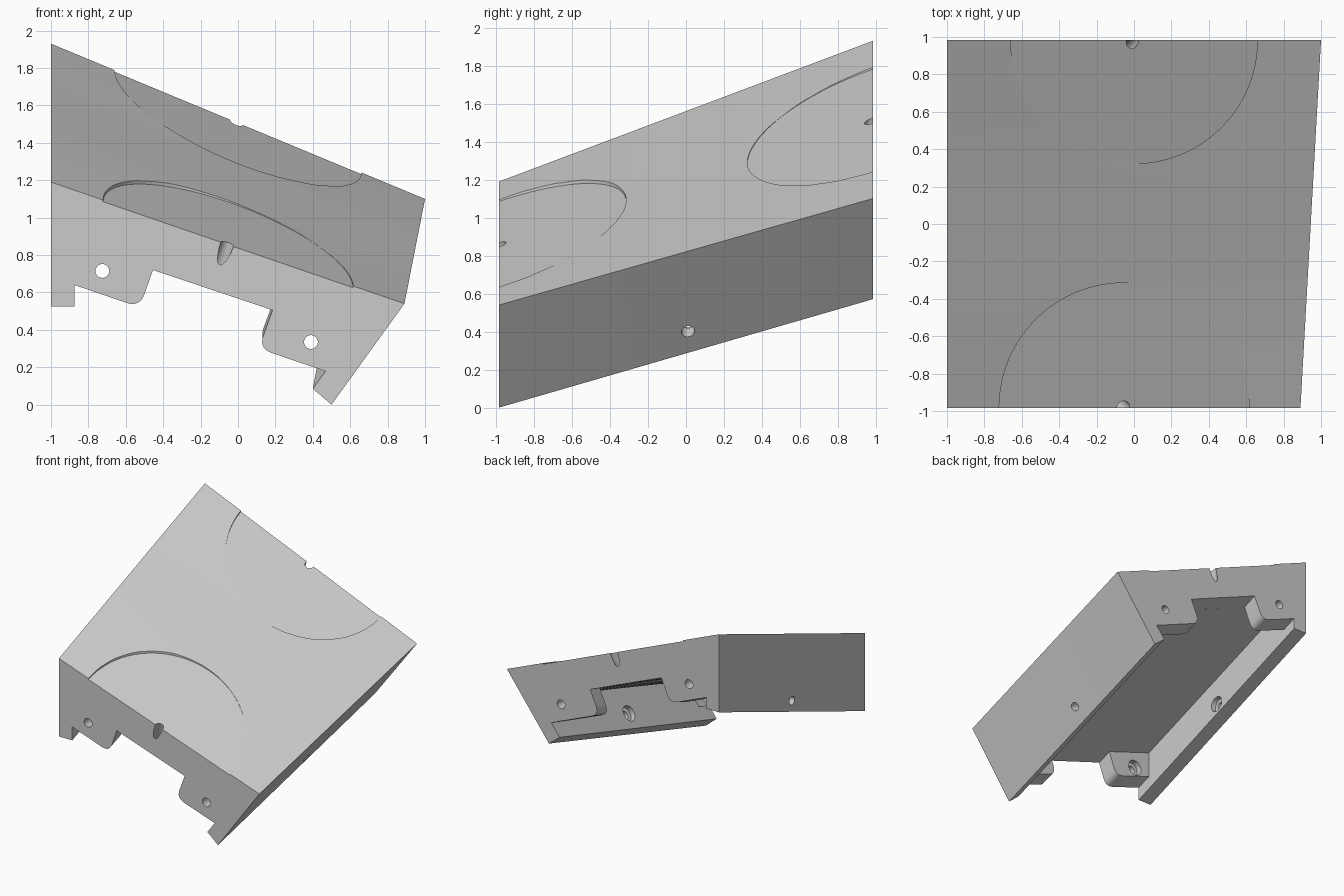
import bpy, bmesh, math
from mathutils import Vector

if "Cube" in bpy.data.objects:
    bpy.data.objects.remove(bpy.data.objects["Cube"])

H = 0.983          # half length along y
WALL = 0.13        # end wall thickness


def obj_from(bm, name):
    bmesh.ops.recalc_face_normals(bm, faces=bm.faces)
    me = bpy.data.meshes.new(name)
    bm.to_mesh(me)
    bm.free()
    ob = bpy.data.objects.new(name, me)
    bpy.context.collection.objects.link(ob)
    return ob


def loft(name, front, back, t0, t1, steps):
    """Loft between the front and back xz profiles, over part t0..t1 of the length."""
    bm = bmesh.new()
    rings = []
    for k in range(steps + 1):
        t = t0 + (t1 - t0) * k / steps
        rings.append([bm.verts.new((a[0] + (b[0] - a[0]) * t, -H + 2 * H * t,
                                    a[1] + (b[1] - a[1]) * t)) for a, b in zip(front, back)])
    n = len(front)
    for r, s in zip(rings, rings[1:]):
        for i in range(n):
            bm.faces.new((r[i], r[(i + 1) % n], s[(i + 1) % n], s[i]))
    bm.faces.new(rings[0])
    bm.faces.new(rings[-1])
    return obj_from(bm, name)


def rounded(p, c, q, r=0.075, n=6):
    """Points rounding corner c between p and q."""
    p, c, q = Vector(p), Vector(c), Vector(q)
    a, b = c + (p - c).normalized() * r, c + (q - c).normalized() * r
    return [tuple(a * (1 - u) ** 2 + c * 2 * u * (1 - u) + b * u * u)
            for u in (i / n for i in range(n + 1))]


def rod(name, start, end, r, seg=24):
    """Cylinder cutter between two points."""
    s, e = Vector(start), Vector(end)
    m = (e - s).to_track_quat('Z', 'Y').to_matrix().to_4x4()
    m.translation = (s + e) / 2
    bm = bmesh.new()
    bmesh.ops.create_cone(bm, cap_ends=True, segments=seg, radius1=r, radius2=r,
                          depth=(e - s).length, matrix=m)
    return obj_from(bm, name)


def boolean(target, tool, op):
    mod = target.modifiers.new(op, 'BOOLEAN')
    mod.operation, mod.object, mod.solver = op, tool, 'EXACT'
    bpy.context.view_layer.objects.active = target
    bpy.ops.object.modifier_apply(modifier=mod.name)
    bpy.data.objects.remove(tool)


# Sloped top plate with left and right side walls
front = [(-1, 1.19), (-1, .525), (-.875, .525), (-.875, .861),
         (.602, .365), (.40, .085), (.50, 0), (.89, .54)]
back = [(-1, 1.93), (-1, 1.265), (-.875, 1.265), (-.875, 1.588),
        (.713, .929), (.504, .65), (.604, .57), (1, 1.10)]
body = loft("hollow_block", front, back, 0, 1, 12)


# End wall tabs, embedded in the plate and side walls
def left_tab(edge, bottom, corner, notch, up):
    return [(-.93, edge), (-.93, bottom)] + rounded((-.93, bottom), corner, notch) + \
        [notch, (notch[0] + .01, notch[1] + up), (-.93, edge + up)]


def right_tab(notch, corner, low, high):
    return [(notch[0] + .01, notch[1] + .05), notch] + rounded(notch, corner, low) + \
        [low, (low[0] + .05, low[1] - .015), (high[0] + .05, high[1] + .03)]


tabs = [(left_tab(.88, .659, (-.525, .52), (-.455, .72), .05),
         left_tab(1.61, 1.381, (-.54, 1.219), (-.455, 1.414), .05)),
        (right_tab((.185, .505), (.11, .30), (.465, .18), (.602, .365)),
         right_tab((.215, 1.136), (.13, .941), (.582, .754), (.713, .929)))]
w = WALL / (2 * H)
for f, b in tabs:
    for t0, t1 in ((0, w), (1 - w, 1)):
        boolean(body, loft("tab", f, b, t0, t1, 1), 'UNION')

# Screw holes through the tabs, counterbored inside
for x, z, s in ((-.725, .715, -1), (.39, .335, -1), (-.717, 1.43, 1), (.49, .935, 1)):
    inner = s * (H - WALL)
    boolean(body, rod("tab_hole", (x, s * (H + .1), z), (x, inner - s * .1, z), .037), 'DIFFERENCE')
    boolean(body, rod("tab_bore", (x, inner + s * .05, z), (x, inner - s * .07, z), .066), 'DIFFERENCE')

# Screw holes through the side walls
for p, d, y in (((-1, .99), (1, 0), 0), ((.636, .40), (-.81, .585), .01)):
    def at(k):
        return (p[0] + d[0] * k, y, p[1] + d[1] * k)
    boolean(body, rod("side_hole", at(-.1), at(.2), .035), 'DIFFERENCE')
    boolean(body, rod("side_bore", at(.08), at(.22), .066), 'DIFFERENCE')


# Shallow flat half-round recesses in the twisted top
def top(x, y):
    t = (y + H) / (2 * H)
    return (1.19 - .344 * (x + 1)) * (1 - t) + (1.93 - .415 * (x + 1)) * t


for cx, cy, r in ((-.053, -H, .668), (0, H, .66)):
    gx = top(cx + 1, cy) - top(cx, cy)
    gy = top(cx, cy + 1) - top(cx, cy)
    bm = bmesh.new()
    ring = [[], []]
    for i in range(96):
        a = 2 * math.pi * i / 96
        dx, dy = r * math.cos(a), r * math.sin(a)
        z = top(cx, cy) + gx * dx + gy * dy - .009
        for k in (0, 1):
            ring[k].append(bm.verts.new((cx + dx, cy + dy, z + k * .2)))
    for i in range(96):
        j = (i + 1) % 96
        bm.faces.new((ring[0][i], ring[0][j], ring[1][j], ring[1][i]))
    bm.faces.new(ring[0])
    bm.faces.new(ring[1])
    boolean(body, obj_from(bm, "recess"), 'DIFFERENCE')

# Slanted pin holes at the middle of the top's front and back edges
for x, y in ((-.055, -H), (-.005, H)):
    p = Vector((x, y, top(x, y)))
    d = Vector((.36, math.copysign(.32, y), 1))
    boolean(body, rod("pin_hole", p + d * .15, p - d * .17, .036), 'DIFFERENCE')

bpy.ops.object.select_all(action='DESELECT')
body.select_set(True)
bpy.context.view_layer.objects.active = body
bpy.ops.object.shade_smooth_by_angle(angle=math.radians(25))
